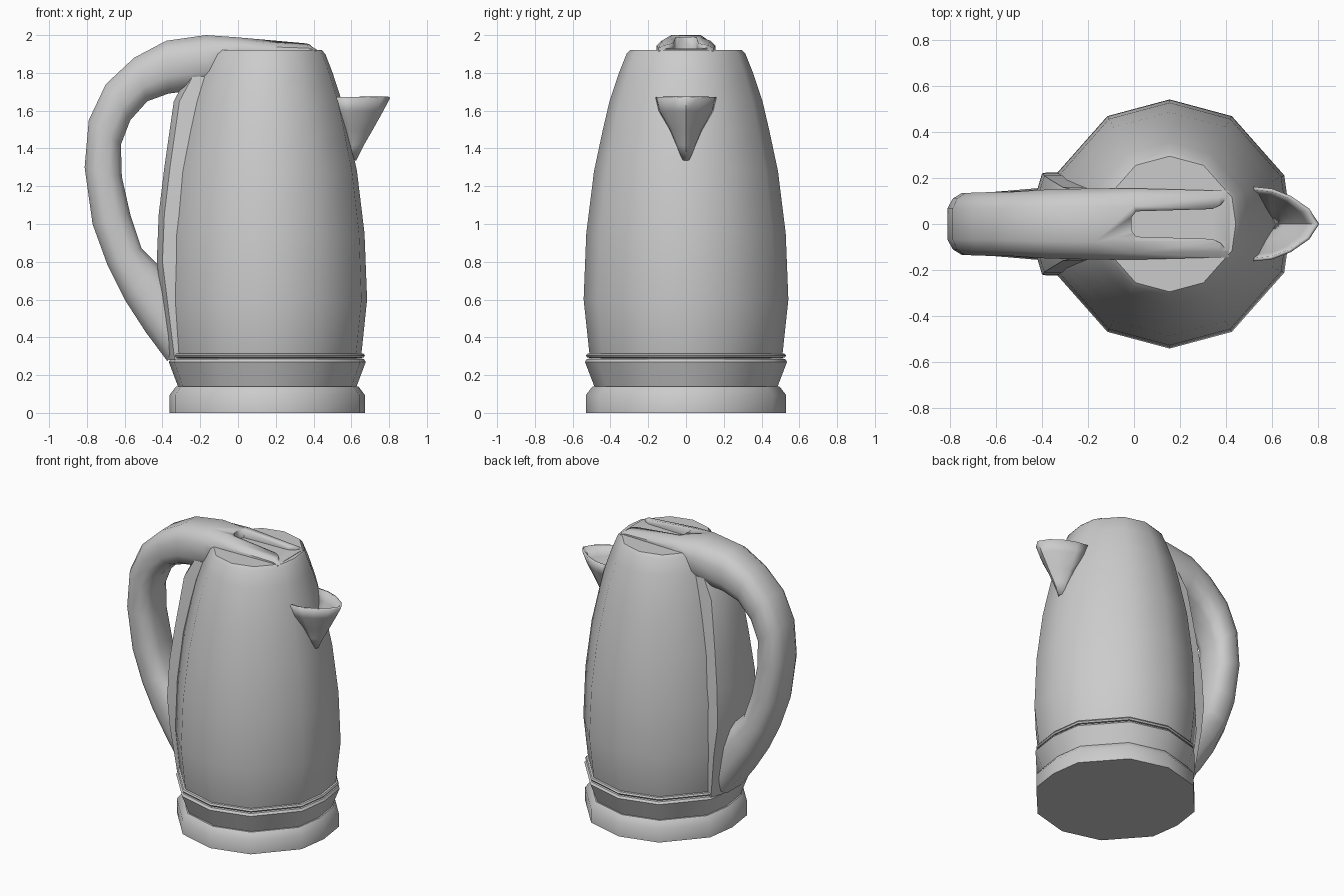
import bpy, bmesh
from math import cos, sin, radians

if "Cube" in bpy.data.objects:
    bpy.data.objects.remove(bpy.data.objects["Cube"])

CX = 0.155  # axis of the jug


def finish(name, bm, angle=40):
    bmesh.ops.recalc_face_normals(bm, faces=bm.faces)
    me = bpy.data.meshes.new(name)
    bm.to_mesh(me)
    bm.free()
    ob = bpy.data.objects.new(name, me)
    bpy.context.collection.objects.link(ob)
    bpy.ops.object.select_all(action='DESELECT')
    bpy.context.view_layer.objects.active = ob
    ob.select_set(True)
    bpy.ops.object.shade_smooth_by_angle(angle=radians(angle))
    return ob


def loft(name, sections, closed=True, caps=True, angle=40):
    bm = bmesh.new()
    rows = [[bm.verts.new(p) for p in s] for s in sections]
    n = len(rows[0])
    for a, b in zip(rows, rows[1:]):
        for i in range(n if closed else n - 1):
            j = (i + 1) % n
            bm.faces.new((a[i], a[j], b[j], b[i]))
    if caps:
        bm.faces.new(rows[0])
        bm.faces.new(rows[-1])
    return finish(name, bm, angle)


# Twelve-sided ring, slightly flattened at spout and handle
ANGLES = [0, 23, 60, 90, 120, 157, 180, 203, 240, 270, 300, 337]


def lathe(name, profile):
    def ring(r, z):
        return [(CX + r * cos(radians(a)) * (0.975 if a in (0, 180) else 1),
                 r * sin(radians(a)), z) for a in ANGLES]
    return loft(name, [ring(r, z) for r, z in profile])


# Power base, lower collar, trim ring and body
lathe("power_base", [(.53, 0), (.53, .095), (.495, .14), (.4, .145)])
lathe("lower_collar", [(.485, .14), (.535, .27), (.525, .285), (.5, .29)])
lathe("trim_ring", [(.5, .29), (.523, .293), (.53, .303), (.523, .313), (.5, .317)])
lathe("body", [(.5, .28), (.512, .32), (.542, .6), (.528, .95), (.487, 1.28),
               (.44, 1.5), (.405, 1.65), (.355, 1.8), (.315, 1.9), (.295, 1.922)])

# Raised panel running up the body behind the handle
panel = [(.28, -.365, .2), (.6, -.405, .225), (.8, -.43, .22), (1.05, -.42, .21),
         (1.3, -.39, .19), (1.65, -.34, .16), (1.8, -.26, .14)]
loft("handle_panel", [[(x, -w * .55, z), (x + .03, -w, z), (0, -w, z),
                       (0, w, z), (x + .03, w, z), (x, w * .55, z)]
                      for z, x, w in panel])

# Handle and lid ridge: outer point, inner point, half width
stations = [(.415, 1.925, .41, 1.90, .145), (.375, 1.955, .375, 1.88, .145),
            (0, 1.988, 0, 1.85, .155), (-.17, 2.0, -.15, 1.72, .155),
            (-.38, 1.97, -.37, 1.69, .15), (-.55, 1.88, -.48, 1.65, .14),
            (-.70, 1.74, -.57, 1.55, .138), (-.79, 1.55, -.62, 1.42, .135),
            (-.812, 1.3, -.615, 1.25, .135), (-.77, 1.0, -.57, 1.05, .135),
            (-.69, .78, -.51, .87, .138), (-.6, .6, -.43, .79, .145),
            (-.49, .43, -.3, .65, .155), (-.375, .275, -.2, .45, .16)]
half = [(0, .5), (.12, .82), (.32, 1), (.68, 1), (.9, .8), (1, .45)]
outline = half + [(u, -v) for u, v in reversed(half)]
handle = loft("handle", [[(ox + (ix - ox) * u, w * v, oz + (iz - oz) * u)
                          for u, v in outline] for ox, oz, ix, iz, w in stations])

# Flared slot cut into the lid ridge
slot_half = [(-.01, .03), (.01, .055), (.34, .065), (.38, .085), (.42, .14), (.6, .14)]
slot = slot_half + [(x, -y) for x, y in reversed(slot_half)]
cutter = loft("slot_cutter", [[(x, y, z) for x, y in slot] for z in (1.93, 2.1)])
cutter.hide_render = True
cut = handle.modifiers.new("slot", 'BOOLEAN')
cut.operation = 'DIFFERENCE'
cut.solver = 'EXACT'
cut.object = cutter
bpy.context.view_layer.objects.active = handle
bpy.ops.object.modifier_apply(modifier=cut.name)
bpy.data.objects.remove(cutter)

# Open spout: pointed scoop narrowing downwards (height, back x, front x, half width)
levels = [(1.672, .52, .80, .155), (1.6, .535, .762, .138), (1.5, .56, .706, .08),
          (1.42, .585, .66, .045), (1.34, .60, .62, .015)]
curve = [(0, 1), (.28, .95), (.57, .75), (.85, .4), (1, 0)]
curve += [(u, -v) for u, v in reversed(curve[:-1])]
spout = loft("spout", [[(b + (f - b) * u, w * v, z) for u, v in curve]
                       for z, b, f, w in levels], closed=False, caps=False)
wall = spout.modifiers.new("wall", 'SOLIDIFY')
wall.thickness = .014
wall.offset = 0
